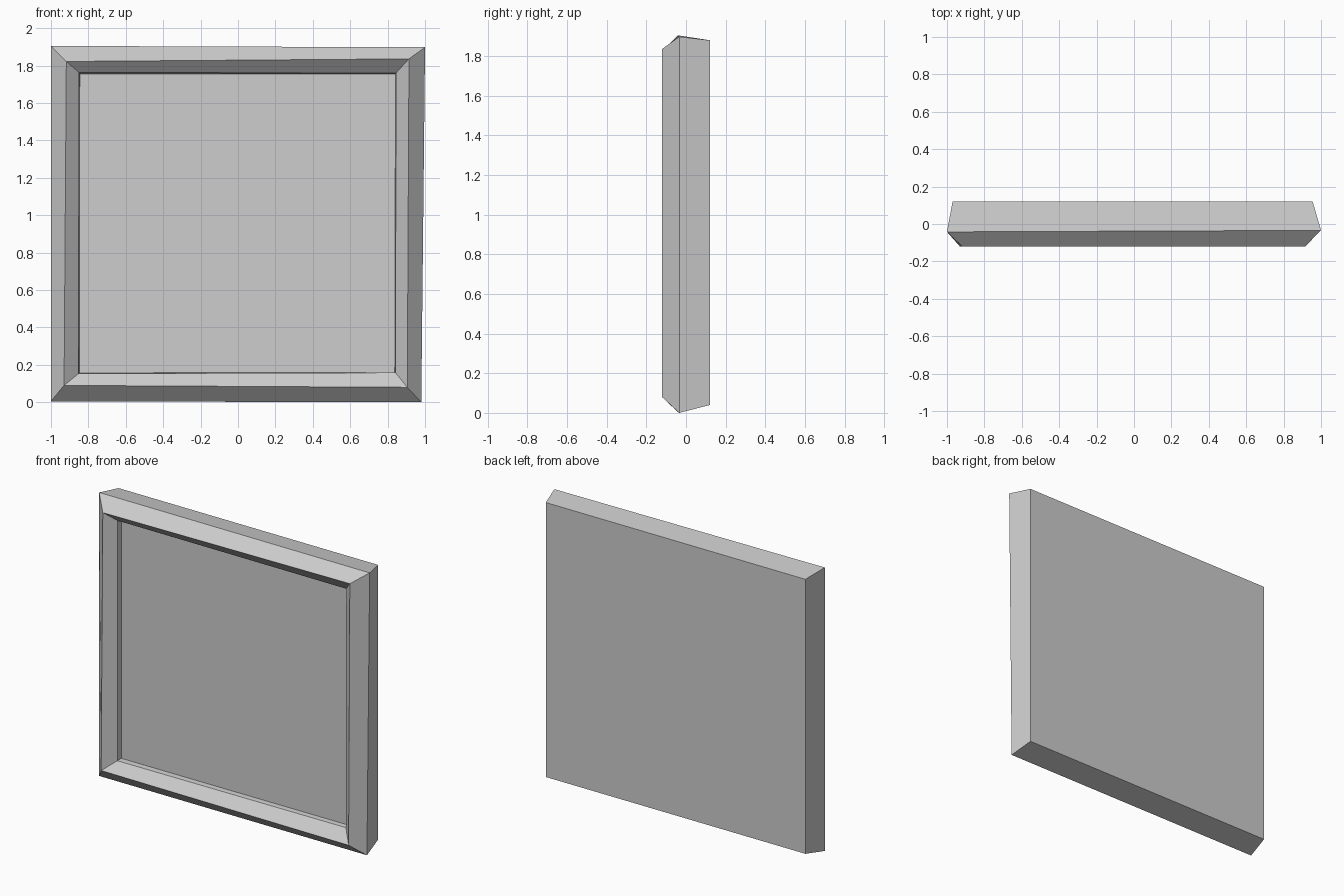
import bpy

if "Cube" in bpy.data.objects:
    bpy.data.objects.remove(bpy.data.objects["Cube"])

grey = bpy.data.materials.new("plain grey")
grey.diffuse_color = (0.61, 0.61, 0.61, 1)
grey.use_nodes = True
grey.node_tree.nodes["Principled BSDF"].inputs["Base Color"].default_value = grey.diffuse_color


def ring(y, bl, br, tr, tl):
    """Four corners (x, z) at depth y, counter-clockwise from the front."""
    return [(x, y, z) for x, z in (bl, br, tr, tl)]


def build(name, rings, back=False, front=False):
    """Bridge successive corner rings, optionally capping the ends."""
    verts = [v for r in rings for v in r]
    faces = []
    for k in range(len(rings) - 1):
        a, b = 4 * k, 4 * k + 4
        for i in range(4):
            j = (i + 1) % 4
            faces.append((a + i, a + j, b + j, b + i))
    if back:
        faces.append((3, 2, 1, 0))
    if front:
        n = len(verts) - 4
        faces.append((n, n + 1, n + 2, n + 3))
    mesh = bpy.data.meshes.new(name)
    mesh.from_pydata(verts, [], faces)
    mesh.materials.append(grey)
    obj = bpy.data.objects.new(name, mesh)
    bpy.context.collection.objects.link(obj)
    return obj


# Slightly uneven hand-cut outlines, from the back plate to the inner panel
back_edge = ring(0.121, (-0.97, 0.04), (0.955, 0.04), (0.955, 1.88), (-0.97, 1.88))
ridge = ring(-0.04, (-1.0, 0.005), (0.98, 0.0), (1.0, 1.898), (-1.0, 1.905))
ridge = [(x, -0.038 - 0.004 * (x < 0) + 0.004 * (x > 0), z) for x, y, z in ridge]
front_rim = ring(-0.121, (-0.93, 0.09), (0.905, 0.08), (0.914, 1.836), (-0.918, 1.822))
inner_rim = ring(-0.06, (-0.853, 0.153), (0.842, 0.158), (0.845, 1.76), (-0.85, 1.763))
floor = ring(-0.025, (-0.848, 0.157), (0.838, 0.16), (0.842, 1.754), (-0.846, 1.756))
panel = ring(-0.03, (-0.832, 0.2), (0.806, 0.175), (0.816, 1.715), (-0.822, 1.74))

# Bevelled frame with solid back and recessed floor
build("frame", [back_edge, ridge, front_rim, inner_rim, floor], back=True, front=True)
# Thin flat panel lying on the floor
build("inner_panel", [panel], front=True)
